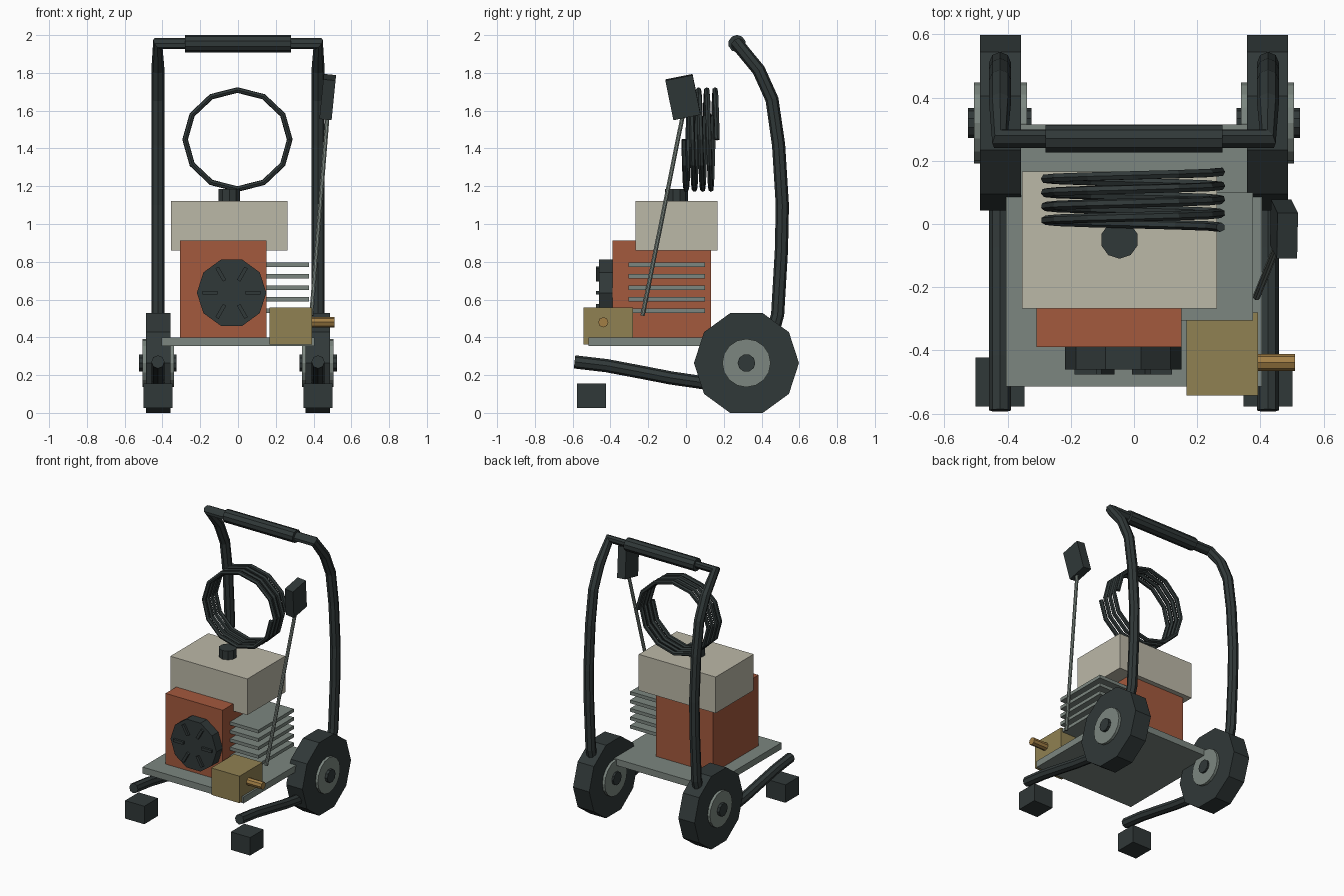
import bpy
from math import pi, cos, sin
from mathutils import Vector, Euler

default = bpy.data.objects.get("Cube")
if default:
    bpy.data.objects.remove(default, do_unlink=True)


def material(name, rgb):
    m = bpy.data.materials.new(name)
    m.use_nodes = True
    m.diffuse_color = (*rgb, 1)
    m.node_tree.nodes["Principled BSDF"].inputs["Base Color"].default_value = (*rgb, 1)
    return m


BLACK = material("black rubber", (0.03, 0.04, 0.04))
GREY = material("grey metal", (0.2, 0.24, 0.215))
ORANGE = material("engine orange", (0.37, 0.1, 0.047))
CREAM = material("tank cream", (0.5, 0.48, 0.39))
BRASS = material("pump brass", (0.28, 0.22, 0.085))
COPPER = material("outlet copper", (0.36, 0.21, 0.06))


def finish(name, mat):
    ob = bpy.context.object
    ob.name = name
    ob.data.materials.append(mat)
    return ob


def box(name, mat, centre, size, rot=(0, 0, 0)):
    bpy.ops.mesh.primitive_cube_add(size=1, location=centre, rotation=rot)
    ob = finish(name, mat)
    ob.scale = size
    return ob


def box_between(name, mat, low, high):
    low, high = Vector(low), Vector(high)
    return box(name, mat, (low + high) / 2, high - low)


def rod(name, mat, start, end, radius, sides=10, spin=0):
    """Cylinder between two points, spun about its own axis."""
    start, end = Vector(start), Vector(end)
    axis = end - start
    bpy.ops.mesh.primitive_cylinder_add(vertices=sides, radius=radius, depth=axis.length,
                                        location=(start + end) / 2)
    ob = finish(name, mat)
    ob.rotation_euler = (axis.to_track_quat('Z', 'Y') @ Euler((0, 0, spin)).to_quaternion()).to_euler()
    return ob


def tube(name, mat, points, radius, resolution=2):
    curve = bpy.data.curves.new(name, 'CURVE')
    curve.dimensions = '3D'
    curve.bevel_depth = radius
    curve.bevel_resolution = resolution
    curve.use_fill_caps = True
    spline = curve.splines.new('POLY')
    spline.use_smooth = False
    spline.points.add(len(points) - 1)
    for p, co in zip(spline.points, points):
        p.co = (*co, 1)
    ob = bpy.data.objects.new(name, curve)
    bpy.context.collection.objects.link(ob)
    curve.materials.append(mat)
    return ob


# Tubular frame: one side profile (y, z), joined across the top to its mirror
side = [(-0.59, 0.27), (-0.42, 0.25), (-0.245, 0.217), (-0.08, 0.185), (0.09, 0.16),
        (0.3, 0.18), (0.43, 0.32), (0.485, 0.52), (0.505, 0.86), (0.51, 1.1),
        (0.49, 1.42), (0.455, 1.66), (0.385, 1.815), (0.27, 1.955)]
path = [(-0.424, y, z) for y, z in side] + [(0.424, y, z) for y, z in reversed(side)]
tube("frame", BLACK, path, 0.035)
rod("handle_grip", BLACK, (-0.28, 0.27, 1.955), (0.28, 0.27, 1.955), 0.046)

# Wheels and feet on both sides
for s, label in ((1, "left"), (-1, "right")):
    for part, mat, inner, outer, radius, sides in (
            ("tyre", BLACK, 0.357, 0.487, 0.278, 10),
            ("rim", GREY, 0.338, 0.506, 0.128, 16),
            ("hub", BLACK, 0.325, 0.525, 0.047, 10)):
        rod(f"{label}_{part}", mat, (s * inner, 0.32, 0.264), (s * outer, 0.32, 0.264),
            radius, sides, pi / 2 if sides == 10 else 0)
    box(f"{label}_foot", BLACK, (s * 0.424, -0.5, 0.09), (0.155, 0.155, 0.13))

# Base plate, engine and tank
box_between("base_plate", GREY, (-0.405, -0.515, 0.353), (0.405, 0.315, 0.4))
box_between("engine_block", ORANGE, (-0.308, -0.39, 0.4), (0.15, 0.132, 0.912))
box_between("fuel_tank", CREAM, (-0.355, -0.268, 0.86), (0.262, 0.167, 1.122))
rod("tank_cap", BLACK, (-0.046, -0.05, 1.12), (-0.046, -0.05, 1.185), 0.06)

# Cooling fins
for i in range(5):
    z = 0.54 + i * 0.061
    box_between(f"cooling_fin_{i + 1}", GREY, (0.1, -0.305, z - 0.012), (0.377, 0.1, z + 0.012))

# Starter cover with radial ribs
cx, cz = -0.034, 0.636
rod("starter_cover", BLACK, (cx, -0.38, cz), (cx, -0.461, cz), 0.184, 10, pi / 2)
for i in range(6):
    a = i * pi / 3
    box(f"starter_rib_{i + 1}", BLACK, (cx + 0.114 * cos(a), -0.465, cz + 0.114 * sin(a)),
        (0.08, 0.024, 0.02), (0, -a, 0))

# Pump and outlet
box_between("pump", BRASS, (0.166, -0.543, 0.362), (0.392, -0.28, 0.557))
rod("pump_outlet", COPPER, (0.38, -0.438, 0.48), (0.51, -0.438, 0.48), 0.027, 8)

# Coiled hose, four turns starting downward
steps = 12
coil = []
for i in range(4 * steps + 1):
    a = 2 * pi * i / steps
    coil.append((0.277 * cos(a) - 0.003, -0.01 + 0.175 * i / (4 * steps), 1.447 - 0.262 * sin(a)))
tube("hose_coil", BLACK, coil, 0.015, 1)

# Spray lance and trigger gun
rod("spray_lance", GREY, (0.388, -0.23, 0.515), (0.476, -0.012, 1.6), 0.012, 8)
box("trigger_gun", BLACK, (0.475, -0.016, 1.672), (0.065, 0.147, 0.215), (0.2, 0.1, 0))
